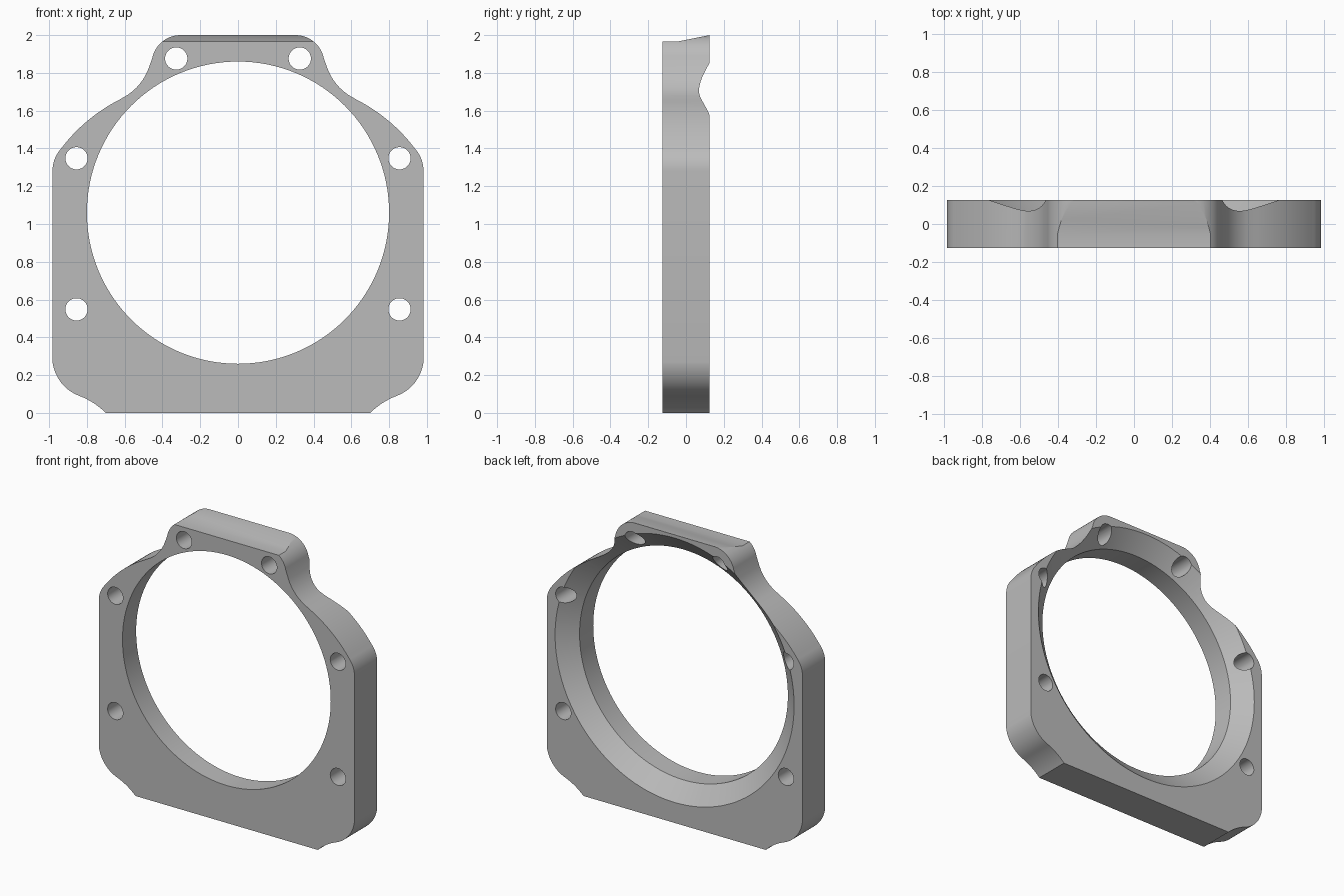
import bpy, bmesh, math
from mathutils import Vector

cube = bpy.data.objects.get("Cube")
if cube:
    bpy.data.objects.remove(cube, do_unlink=True)

BACK, FRONT = 0.125, -0.125
BORE_Z = 1.06

grey = bpy.data.materials.new("plain grey")
grey.use_nodes = True
colour = (0.5, 0.5, 0.5, 1)
grey.diffuse_color = colour
grey.node_tree.nodes["Principled BSDF"].inputs["Base Color"].default_value = colour


def arc(a, m, b, steps=14):
    """Points on the circle through a, m and b, running from a to b."""
    a, m, b = Vector(a), Vector(m), Vector(b)
    u, v = m - a, b - a
    d = 2 * (u.x * v.y - u.y * v.x)
    c = a + Vector((v.y * u.length_squared - u.y * v.length_squared,
                    u.x * v.length_squared - v.x * u.length_squared)) / d
    start = a - c
    sweep = -start.angle_signed(b - c)
    pts = []
    for i in range(steps + 1):
        t = sweep * i / steps
        pts.append((c.x + start.x * math.cos(t) - start.y * math.sin(t),
                    c.y + start.x * math.sin(t) + start.y * math.cos(t)))
    return pts


def prism(name, points, offset):
    """Extrude a closed loop of 3D points by an offset."""
    bm = bmesh.new()
    face = bm.faces.new([bm.verts.new(p) for p in points])
    new = bmesh.ops.extrude_face_region(bm, geom=[face])["geom"]
    bmesh.ops.translate(bm, vec=offset,
                        verts=[g for g in new if isinstance(g, bmesh.types.BMVert)])
    return finish(name, bm)


def lathe(name, profile, x, z, sides):
    """Closed solid of revolution about a y axis; profile holds (radius, y)."""
    bm = bmesh.new()
    rings = [[bm.verts.new((x + r * math.cos(math.tau * i / sides), y,
                            z + r * math.sin(math.tau * i / sides)))
              for i in range(sides)] for r, y in profile]
    for lo, hi in zip(rings, rings[1:]):
        for i in range(sides):
            j = (i + 1) % sides
            bm.faces.new((lo[i], lo[j], hi[j], hi[i]))
    bm.faces.new(rings[0])
    bm.faces.new(rings[-1])
    return finish(name, bm)


def finish(name, bm):
    bmesh.ops.recalc_face_normals(bm, faces=bm.faces[:])
    mesh = bpy.data.meshes.new(name)
    bm.to_mesh(mesh)
    bm.free()
    mesh.materials.append(grey)
    obj = bpy.data.objects.new(name, mesh)
    bpy.context.collection.objects.link(obj)
    return obj


# Half outline from the foot up to the top tab
half = [(0.70, 0)]
half += arc((0.70, 0), (0.762, 0.05), (0.84, 0.09))[1:]
half += arc((0.84, 0.09), (0.94, 0.165), (0.982, 0.27))[1:]
half += arc((0.982, 1.28), (0.972, 1.34), (0.94, 1.395))
half += arc((0.94, 1.395), (0.81, 1.535), (0.63, 1.657), 24)[1:]
half += arc((0.59, 1.68), (0.52, 1.742), (0.475, 1.82))
half += arc((0.455, 1.875), (0.405, 1.962), (0.31, 2.0))
outline = half + [(-x, z) for x, z in reversed(half)]
plate = prism("flange_plate", [(x, FRONT, z) for x, z in outline], (0, BACK - FRONT, 0))

# Main bore with a wide chamfer at the back
slope = (0.918 - 0.80) / 0.1
cutters = [lathe("bore_cutter", [(0.80, -0.3), (0.80, 0.025), (0.918, BACK),
                                 (0.918 + slope * 0.1, BACK + 0.1)], 0, BORE_Z, 128)]

# Bolt holes
for side in (-1, 1):
    for x, z in ((0.327, 1.876), (0.855, 1.348), (0.855, 0.548)):
        cutters.append(lathe("bolt_hole_cutter", [(0.059, -0.3), (0.059, 0.3)],
                             side * x, z, 40))

# Sloping relief on top of the tab
relief = [(-0.3, 1.965), (-0.05, 1.965), (BACK, 2.0), (0.3, 2.035), (0.3, 2.2), (-0.3, 2.2)]
cutters.append(prism("tab_relief_cutter", [(-0.7, y, z) for y, z in relief], (1.4, 0, 0)))

bpy.context.view_layer.objects.active = plate
plate.select_set(True)
for cutter in cutters:
    cutter.hide_render = True
    mod = plate.modifiers.new("cut", "BOOLEAN")
    mod.operation = "DIFFERENCE"
    mod.solver = "EXACT"
    mod.object = cutter
    bpy.ops.object.modifier_apply(modifier=mod.name)
    bpy.data.objects.remove(cutter, do_unlink=True)

bpy.ops.object.shade_smooth_by_angle(angle=math.radians(25))
